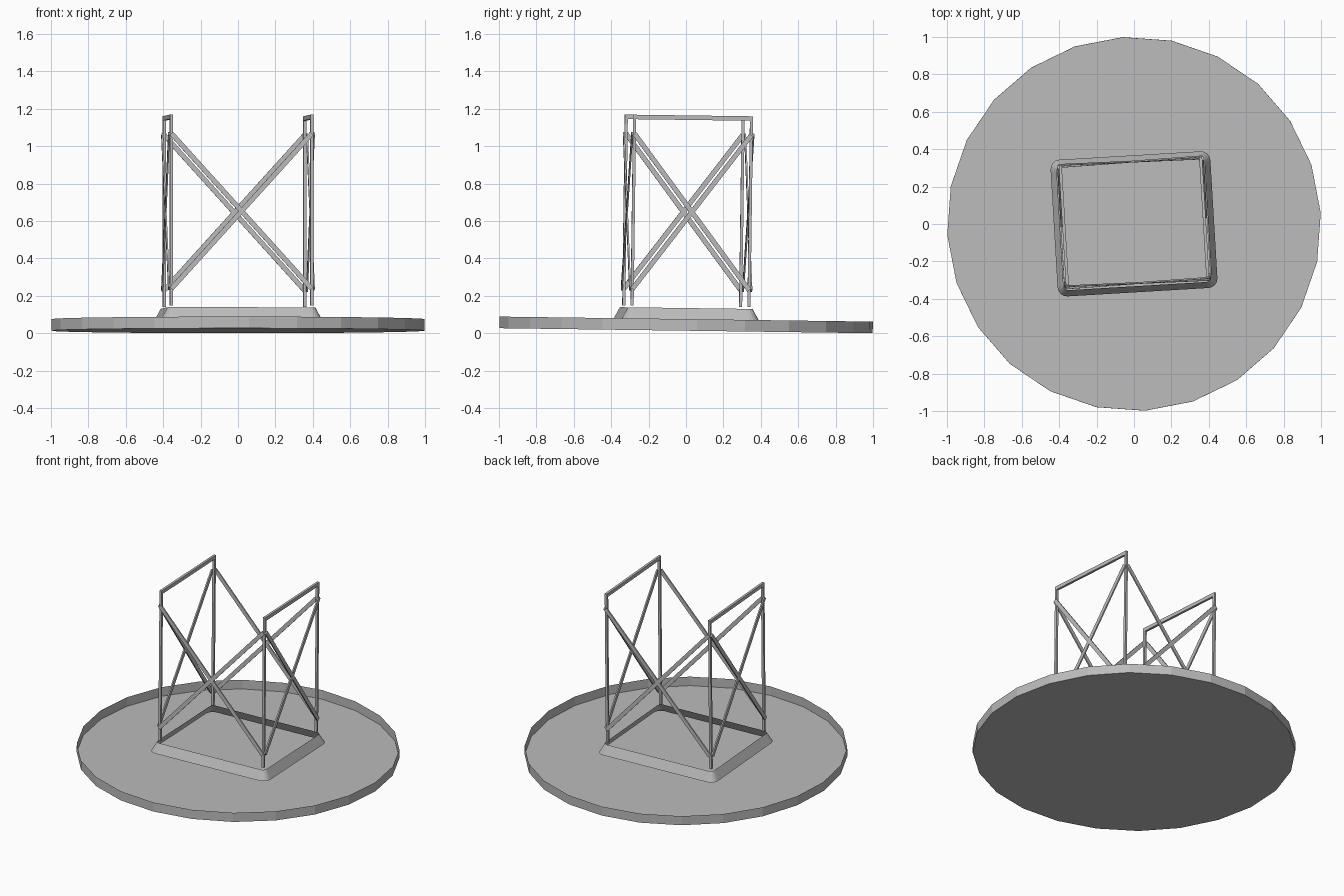
import bpy, bmesh, math
from mathutils import Matrix, Vector

if "Cube" in bpy.data.objects:
    bpy.data.objects.remove(bpy.data.objects["Cube"])

# whole model leans slightly to the back and is turned slightly about z
POSE = (Matrix.Translation((0, 0, 0.0135)) @ Matrix.Rotation(math.radians(-0.77), 4, 'X')
        @ Matrix.Rotation(math.radians(3.4), 4, 'Z'))
HX, HY = 0.376, 0.313      # half spacing of the posts

grey = bpy.data.materials.new("plain grey")
grey.diffuse_color = (0.5, 0.5, 0.5, 1)
grey.use_nodes = True
grey.node_tree.nodes["Principled BSDF"].inputs["Base Color"].default_value = grey.diffuse_color


def finish(name, bm):
    bm.transform(POSE)
    me = bpy.data.meshes.new(name)
    bm.to_mesh(me)
    bm.free()
    me.materials.append(grey)
    ob = bpy.data.objects.new(name, me)
    bpy.context.collection.objects.link(ob)
    return ob


def beam(name, a, b, side, width, thick):
    """Box beam from a to b; thick is measured along the side direction."""
    a, b, side = Vector(a), Vector(b), Vector(side)
    along = (b - a).normalized()
    across = side.cross(along)
    m = Matrix((along, across, side)).transposed().to_4x4()
    m.translation = (a + b) / 2
    bm = bmesh.new()
    bmesh.ops.create_cube(bm, size=1)
    bm.transform(m @ Matrix.Diagonal(((b - a).length, width, thick, 1)))
    return finish(name, bm)


def wall(bm, lower, upper):
    """Band of quads between two closed loops."""
    lo = [bm.verts.new(p) for p in lower]
    up = [bm.verts.new(p) for p in upper]
    for i in range(len(lo)):
        j = (i + 1) % len(lo)
        bm.faces.new((lo[i], lo[j], up[j], up[i]))
    return lo


def rounded_rect(hx, hy, r, z, steps=4):
    pts = []
    for k, (sx, sy) in enumerate(((1, 1), (-1, 1), (-1, -1), (1, -1))):
        for s in range(steps + 1):
            t = math.radians(90 * (k + s / steps))
            pts.append((sx * (hx - r) + r * math.cos(t),
                        sy * (hy - r) + r * math.sin(t), z))
    return pts


# shallow round tray: 24 sides, open on top
ring = [(math.cos(math.radians(15 * k)), math.sin(math.radians(15 * k))) for k in range(24)]
bm = bmesh.new()
floor = wall(bm, [(x, y, 0) for x, y in ring], [(x, y, 0.062) for x, y in ring])
bm.faces.new(floor[::-1])
finish("round_tray", bm)

# tapered curb around the posts
bm = bmesh.new()
wall(bm, rounded_rect(0.428, 0.366, 0.05, 0.06), rounded_rect(0.396, 0.334, 0.03, 0.121))
finish("base_curb", bm)

# corner posts
for sx in (-1, 1):
    for sy in (-1, 1):
        beam("post", (sx * HX, sy * HY, 0.131), (sx * HX, sy * HY, 1.13), (1, 0, 0), 0.016, 0.016)

# top rails on the left and right
for sx in (-1, 1):
    beam("top_rail", (sx * HX, -HY - 0.008, 1.139), (sx * HX, HY + 0.008, 1.139),
         (1, 0, 0), 0.024, 0.016)

# crossed braces on all four sides
LOW, HIGH, OUT = 0.22, 1.05, 0.012
for s in (-1, 1):
    for d in (-1, 1):
        beam("long_side_brace", (-d * HX, s * (HY + OUT), LOW), (d * HX, s * (HY + OUT), HIGH),
             (0, 1, 0), 0.026, 0.009)
        beam("short_side_brace", (s * (HX + OUT), -d * HY, LOW), (s * (HX + OUT), d * HY, HIGH),
             (1, 0, 0), 0.026, 0.009)
